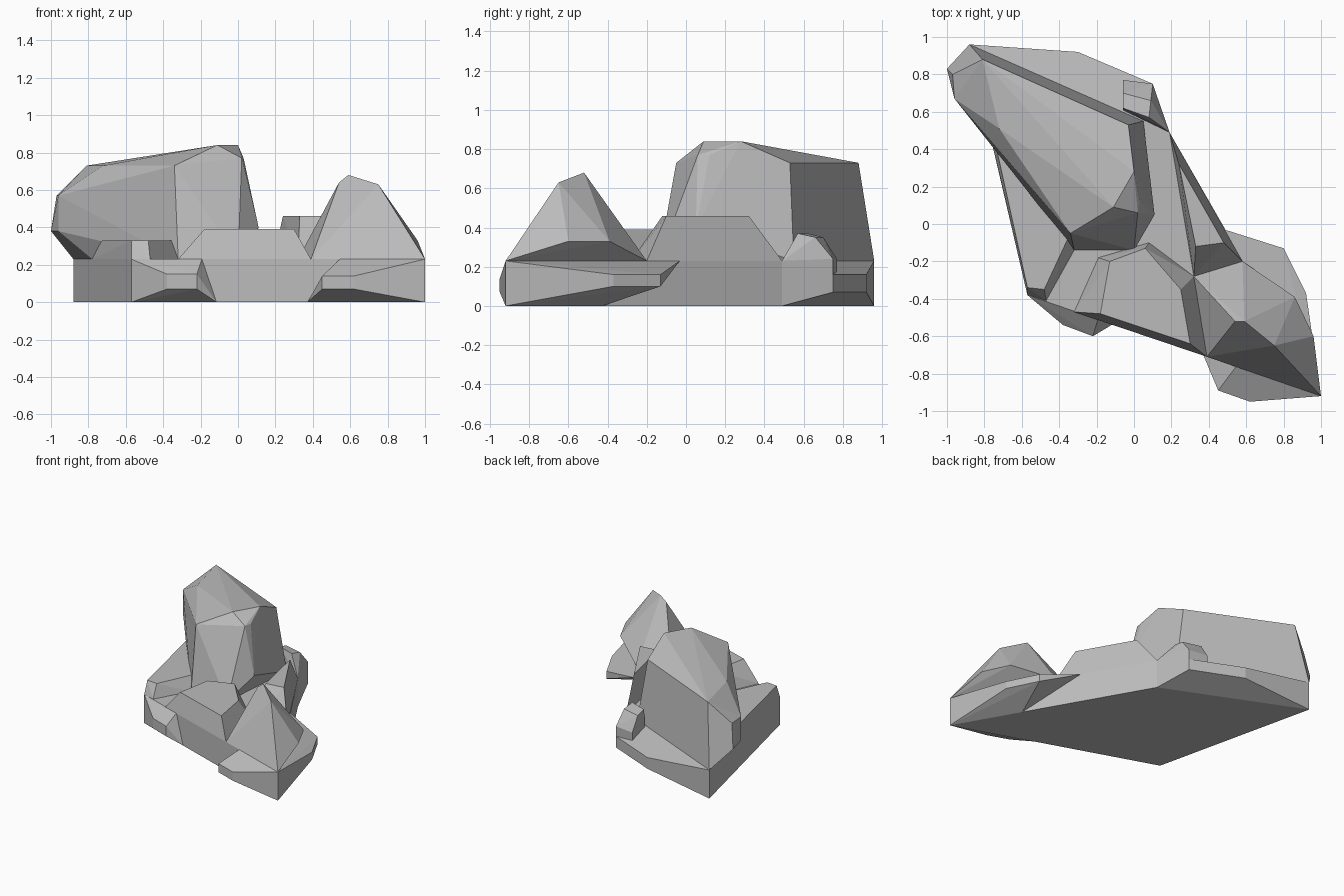
import bpy
import bmesh

default_cube = bpy.data.objects.get("Cube")
if default_cube:
    bpy.data.objects.remove(default_cube, do_unlink=True)

# One plain stone colour for the whole outcrop
stone = bpy.data.materials.new("grey_stone")
stone.use_nodes = True
colour = (0.5, 0.5, 0.5, 1)
stone.diffuse_color = colour
stone.node_tree.nodes["Principled BSDF"].inputs["Base Color"].default_value = colour

# Shared levels and the four corners of the slab
GROUND, LEDGE = 0, .23
BACK_RIGHT = (-.88, .96)
FRONT_RIGHT = (-.57, -.38)
FRONT_LEFT = (1, -.92)
BACK_LEFT = (.19, .49)


def at(height, *spots):
    """Lift flat spots to one height."""
    return [(x, y, height) for x, y in spots]


def along(start, end, amount):
    """Find a spot part of the way along a slab edge."""
    return tuple(a + (b - a) * amount for a, b in zip(start, end))


def boulder(name, points):
    """Wrap a faceted rock tightly around its corner points."""
    mesh = bpy.data.meshes.new(name)
    bm = bmesh.new()
    for point in points:
        bm.verts.new(point)
    hull = bmesh.ops.convex_hull(bm, input=bm.verts)
    spare = set(hull["geom_interior"]) | set(hull["geom_unused"])
    spare = [item for item in spare if isinstance(item, bmesh.types.BMVert)]
    bmesh.ops.delete(bm, geom=spare, context="VERTS")
    bmesh.ops.dissolve_limit(bm, angle_limit=.04, verts=bm.verts, edges=bm.edges)
    bmesh.ops.recalc_face_normals(bm, faces=bm.faces)
    bm.to_mesh(mesh)
    bm.free()
    mesh.materials.append(stone)
    rock = bpy.data.objects.new(name, mesh)
    bpy.context.collection.objects.link(rock)
    return rock


def flank(name, bottom, top, nose, low, high):
    """Bulge a rock out of a slab edge, with an upright band on its nose."""
    boulder(name, at(GROUND, *bottom) + at(LEDGE, *top)
            + at(low, *nose) + at(high, *nose))


# Base slab
corners = (BACK_RIGHT, FRONT_RIGHT, FRONT_LEFT, BACK_LEFT)
boulder("base_slab", at(GROUND, *corners) + at(LEDGE, *corners))

# Bulges around the slab
flank("front_right_flank",
      (FRONT_RIGHT, along(FRONT_RIGHT, FRONT_LEFT, .29)),
      (FRONT_RIGHT, along(FRONT_RIGHT, FRONT_LEFT, .24)),
      ((-.38, -.54), (-.22, -.6)), .07, .15)
flank("front_left_flank",
      (along(FRONT_RIGHT, FRONT_LEFT, .6), FRONT_LEFT),
      (along(FRONT_RIGHT, FRONT_LEFT, .71), FRONT_LEFT),
      ((.45, -.89), (.62, -.95)), .07, .14)
flank("left_flank",
      (FRONT_LEFT, along(FRONT_LEFT, BACK_LEFT, .35)),
      (FRONT_LEFT, along(FRONT_LEFT, BACK_LEFT, .63)),
      ((.92, -.37), (.8, -.13)), .1, .16)
flank("back_flank",
      (BACK_LEFT, BACK_RIGHT), (BACK_LEFT, BACK_RIGHT),
      ((.1, .75), (-.3, .92)), .07, .16)

# Tall main boulder with its overhanging right end
main_points = at(LEDGE, BACK_RIGHT, (-.78, .52), (-.32, -.14), (0, -.14), (.05, .55))
main_points += at(.38, (-1, .83), (-.96, .67))
main_points += at(.4, (.11, .05))
main_points += at(.57, (-.97, .8), (-.96, .67))
main_points += at(.73, (-.81, .88), (-.72, .51), (-.34, -.05), (-.03, .53))
main_points += at(.77, (.02, .06), (.03, .12))
main_points += at(.84, (-.11, .09), (0, .28))
boulder("main_boulder", main_points)

# Pointed boulder at the front left
peak_points = at(LEDGE, FRONT_LEFT, (.39, -.71), (.32, -.28), (.58, -.2))
peak_points += at(.33, (.86, -.39), (.96, -.6))
peak_points += at(.64, (.54, -.52))
peak_points += at(.63, (.75, -.65))
peak_points += at(.68, (.59, -.52))
boulder("peak_boulder", peak_points)

# Low flat rock along the front
boulder("front_ledge",
        at(LEDGE, (-.32, -.47), (.39, -.71), (.32, -.28), (.08, -.1), (-.19, -.18))
        + at(.39, (-.18, -.48), (.3, -.64), (.25, -.35), (.06, -.13), (-.13, -.2)))

# Long ridge on the left edge
boulder("left_ridge",
        at(LEDGE, BACK_LEFT, (.58, -.2), (.32, -.28))
        + at(.46, (.24, .32), (.48, -.1), (.33, -.12)))

# Low shelf beneath the main boulder on the right edge
boulder("right_shelf",
        at(LEDGE, (-.78, .52), FRONT_RIGHT, (-.47, -.41), (-.32, -.14))
        + at(.33, (-.75, .47), (-.57, -.34), (-.48, -.35), (-.35, -.07)))

# Small knob on the back corner
boulder("back_knob",
        at(GROUND, BACK_LEFT) + at(LEDGE, BACK_LEFT)
        + at(.07, (.1, .75)) + at(.24, (.1, .75), (-.06, .77))
        + at(.37, (-.06, .62), (.08, .57)) + at(.35, (-.06, .7), (.09, .66))
        + at(.1, (-.06, .6), (-.06, .77)))
